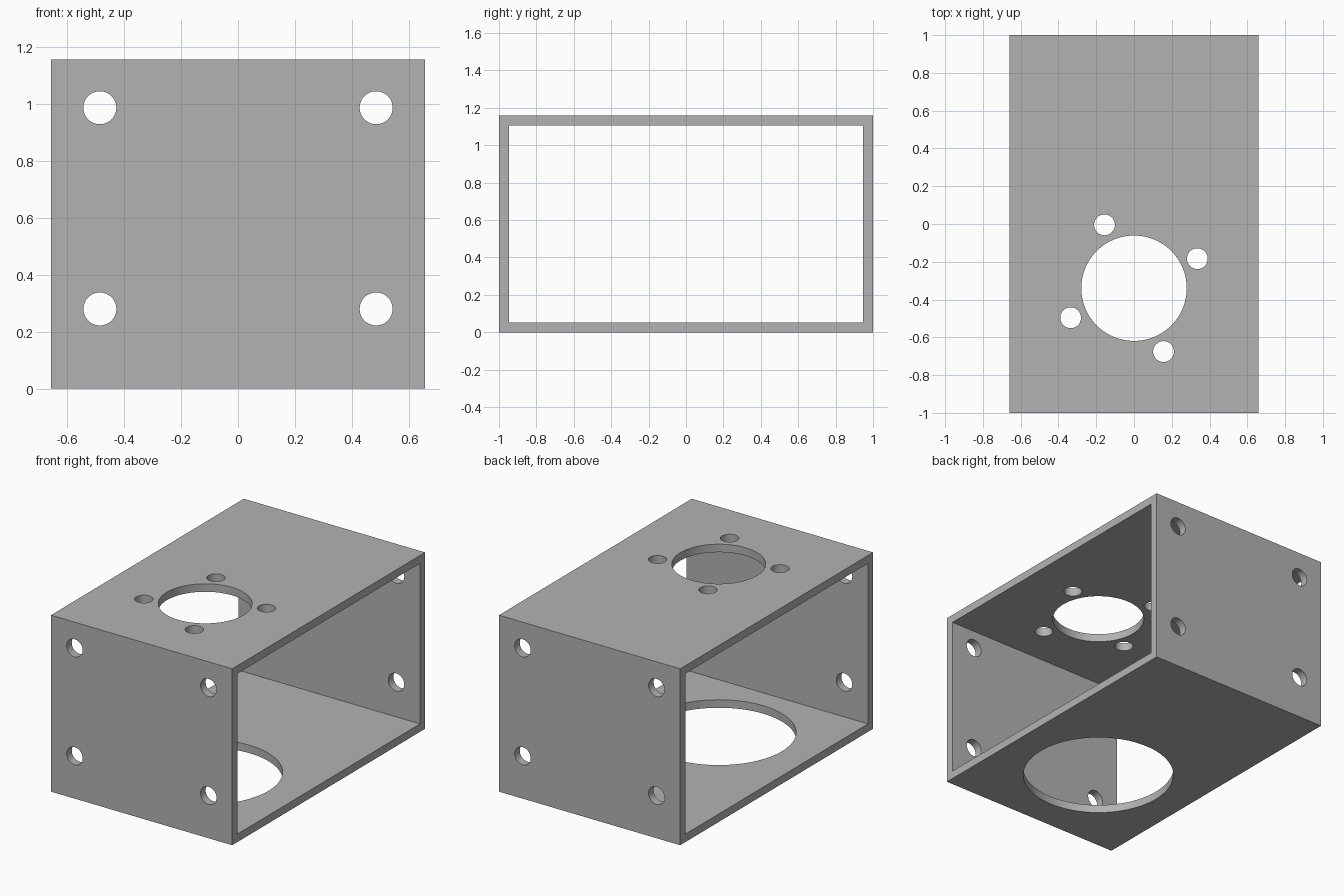
import bpy, bmesh, math
from mathutils import Matrix, Vector

cube = bpy.data.objects.get("Cube")
if cube:
    bpy.data.objects.remove(cube, do_unlink=True)

# Main dimensions
HX, HY, H, T = 0.658, 1.0, 1.158, 0.0526
HOLE_Y = -0.34

grey = bpy.data.materials.new("matte grey")
grey.use_nodes = True
colour = (0.45, 0.45, 0.45, 1)
grey.diffuse_color = colour
grey.node_tree.nodes["Principled BSDF"].inputs["Base Color"].default_value = colour


def make_object(name, bm):
    bmesh.ops.recalc_face_normals(bm, faces=bm.faces)
    mesh = bpy.data.meshes.new(name)
    bm.to_mesh(mesh)
    bm.free()
    mesh.materials.append(grey)
    obj = bpy.data.objects.new(name, mesh)
    bpy.context.collection.objects.link(obj)
    return obj


def add_cylinder(bm, centre, radius, depth, axis, sides):
    rot = Vector((0, 0, 1)).rotation_difference(Vector(axis)).to_matrix().to_4x4()
    bmesh.ops.create_cone(bm, cap_ends=True, segments=sides, radius1=radius,
                          radius2=radius, depth=depth,
                          matrix=Matrix.Translation(centre) @ rot)


# Rectangular tube, open at both x ends
bm = bmesh.new()
rings = []
for inset in (0, T):
    y, z0, z1 = HY - inset, inset, H - inset
    rings.append([bm.verts.new((-HX, a, b))
                  for a, b in ((-y, z0), (y, z0), (y, z1), (-y, z1))])
outer, inner = rings
faces = []
for i in range(4):
    j = (i + 1) % 4
    faces.append(bm.faces.new((outer[i], outer[j], inner[j], inner[i])))
ext = bmesh.ops.extrude_face_region(bm, geom=faces, use_keep_orig=True)
bmesh.ops.translate(bm, vec=(2 * HX, 0, 0),
                    verts=[g for g in ext["geom"] if isinstance(g, bmesh.types.BMVert)])
housing = make_object("bracket_housing", bm)

# Hole cutters
bm = bmesh.new()
Z = (0, 0, 1)
add_cylinder(bm, (0, HOLE_Y, H - T / 2), 0.279, 0.2, Z, 96)   # top opening
add_cylinder(bm, (0, HOLE_Y, T / 2), 0.46, 0.2, Z, 96)        # bottom opening
for k in range(4):                                            # bolt circle
    a = math.radians(25 + 90 * k)
    add_cylinder(bm, (0.37 * math.cos(a), HOLE_Y + 0.37 * math.sin(a), H - T / 2),
                 0.055, 0.2, Z, 48)
for x in (-0.486, 0.486):                                     # end plate bolt holes
    for z in (0.28, 0.988):
        for y in (-HY + T / 2, HY - T / 2):
            add_cylinder(bm, (x, y, z), 0.058, 0.15, (0, 1, 0), 48)
cutter = make_object("hole_cutter", bm)
cutter.hide_render = True

# Cut the holes, then discard the cutter
mod = housing.modifiers.new("holes", "BOOLEAN")
mod.operation = "DIFFERENCE"
mod.solver = "EXACT"
mod.object = cutter
bpy.ops.object.select_all(action="DESELECT")
housing.select_set(True)
bpy.context.view_layer.objects.active = housing
bpy.ops.object.modifier_apply(modifier=mod.name)
bpy.data.objects.remove(cutter, do_unlink=True)
bpy.ops.object.shade_smooth_by_angle(angle=math.radians(30))
